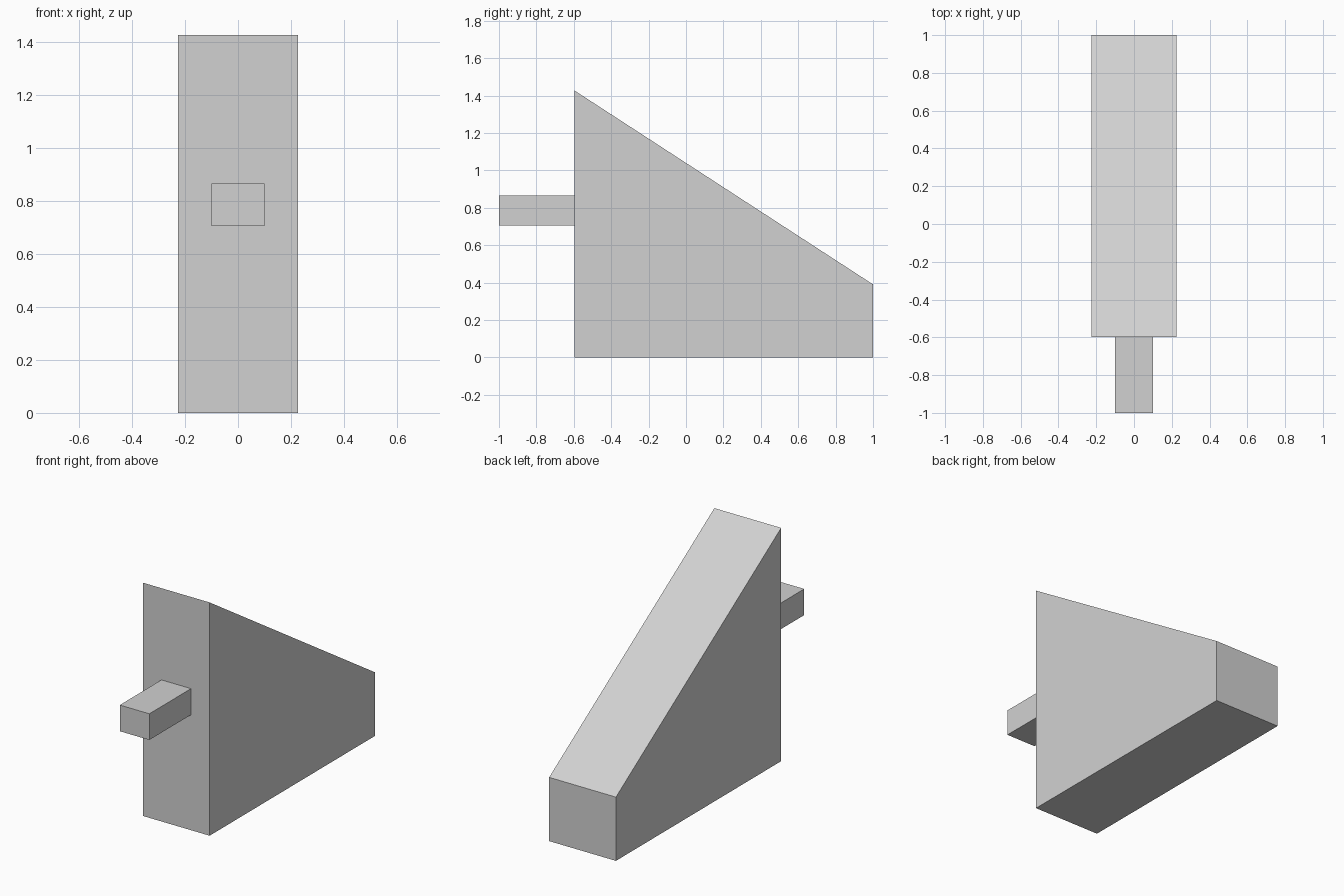
import bpy
import bmesh

if "Cube" in bpy.data.objects:
    bpy.data.objects.remove(bpy.data.objects["Cube"])

grey = bpy.data.materials.new("light grey")
grey.diffuse_color = (0.64, 0.64, 0.64, 1.0)
grey.use_nodes = True
grey.node_tree.nodes["Principled BSDF"].inputs["Base Color"].default_value = grey.diffuse_color


def prism(name, profile, half_width):
    """Extrude a (y, z) side profile symmetrically across x."""
    bm = bmesh.new()
    face = bm.faces.new([bm.verts.new((-half_width, y, z)) for y, z in profile])
    ext = bmesh.ops.extrude_face_region(bm, geom=[face])
    moved = [v for v in ext["geom"] if isinstance(v, bmesh.types.BMVert)]
    bmesh.ops.translate(bm, verts=moved, vec=(2 * half_width, 0, 0))
    bmesh.ops.recalc_face_normals(bm, faces=bm.faces)
    mesh = bpy.data.meshes.new(name)
    bm.to_mesh(mesh)
    bm.free()
    mesh.materials.append(grey)
    obj = bpy.data.objects.new(name, mesh)
    bpy.context.collection.objects.link(obj)
    return obj


# Wedge-shaped body with a sloping top
prism("wedge_body", [(-0.597, 0), (1, 0), (1, 0.39), (-0.597, 1.427)], 0.226)

# Small rectangular peg on the tall front face
prism("front_peg", [(-1, 0.706), (-0.597, 0.706), (-0.597, 0.866), (-1, 0.866)], 0.1)
